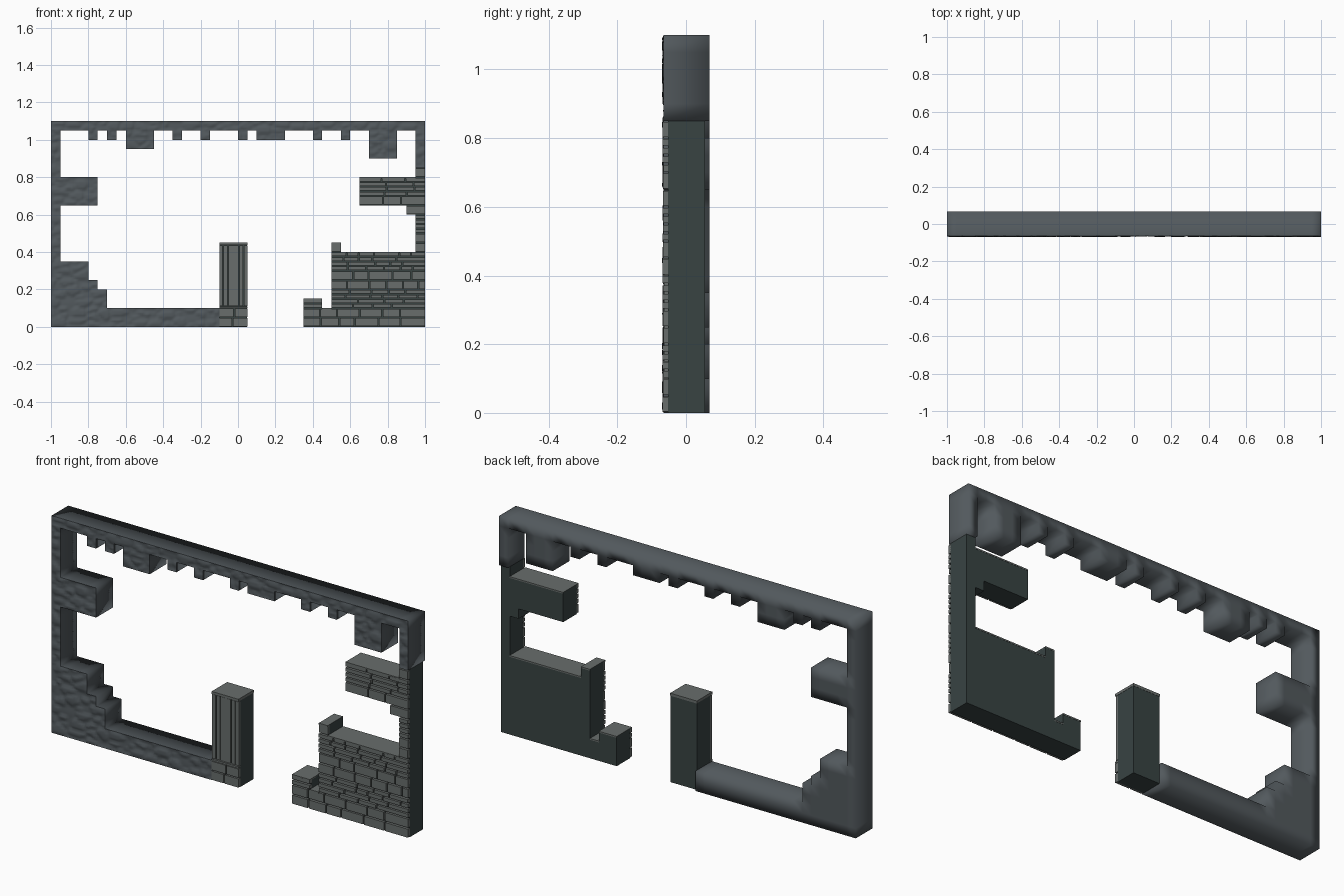
import bpy, bmesh, random
from mathutils import Vector, noise

if "Cube" in bpy.data.objects:
    bpy.data.objects.remove(bpy.data.objects["Cube"])

random.seed(4)
S = 0.05  # layout grid size


def material(name, rgb):
    m = bpy.data.materials.new(name)
    m.diffuse_color = (*rgb, 1)
    m.use_nodes = True
    m.node_tree.nodes["Principled BSDF"].inputs["Base Color"].default_value = m.diffuse_color
    return m


ROCK = material("rock", (0.085, 0.10, 0.11))
MORTAR = material("mortar", (0.04, 0.056, 0.055))
BRICK = material("brick", (0.14, 0.155, 0.15))


def finish(bm, name, mat, smooth=False):
    me = bpy.data.meshes.new(name)
    for f in bm.faces:
        f.smooth = smooth
    bm.to_mesh(me)
    bm.free()
    me.materials.append(mat)
    ob = bpy.data.objects.new(name, me)
    bpy.context.collection.objects.link(ob)
    return ob


def cells_of(rects):
    """Rectangles (x0, x1, z0, z1) to a set of grid cells."""
    out = set()
    for r in rects:
        a, b, c, d = (round(v / S) for v in r)
        out |= {(i, k) for i in range(a, b) for k in range(c, d)}
    return out


def body(cells, y0, y1, front):
    """Extruded shell of the cell layout."""
    bm = bmesh.new()
    for i, k in sorted(cells):
        a, b, c, d = i * S, (i + 1) * S, k * S, (k + 1) * S
        quads = [[(a, y1, c), (a, y1, d), (b, y1, d), (b, y1, c)]]
        if front:
            quads.append([(a, y0, c), (b, y0, c), (b, y0, d), (a, y0, d)])
        if (i + 1, k) not in cells:
            quads.append([(b, y0, c), (b, y1, c), (b, y1, d), (b, y0, d)])
        if (i - 1, k) not in cells:
            quads.append([(a, y0, d), (a, y1, d), (a, y1, c), (a, y0, c)])
        if (i, k + 1) not in cells:
            quads.append([(a, y0, d), (b, y0, d), (b, y1, d), (a, y1, d)])
        if (i, k - 1) not in cells:
            quads.append([(a, y1, c), (b, y1, c), (b, y0, c), (a, y0, c)])
        for q in quads:
            bm.faces.new([bm.verts.new(v) for v in q])
    bmesh.ops.remove_doubles(bm, verts=bm.verts[:], dist=1e-4)
    return bm


def box(bm, x0, x1, y0, y1, z0, z1):
    vs = bmesh.ops.create_cube(bm, size=1)["verts"]
    for v in vs:
        v.co = ((x0 + x1) / 2 + v.co.x * (x1 - x0),
                (y0 + y1) / 2 + v.co.y * (y1 - y0),
                (z0 + z1) / 2 + v.co.z * (z1 - z0))


def runs(cells, k):
    """Continuous x spans of one cell row."""
    row = sorted(i for i, kk in cells if kk == k)
    spans = []
    for i in row:
        if spans and spans[-1][1] == i:
            spans[-1][1] = i + 1
        else:
            spans.append([i, i + 1])
    return [(a * S, b * S) for a, b in spans]


# Rough rock frame: border, steps, ledge and hanging teeth
rock_rects = [(-1, 1, 1.05, 1.1), (-1, -.95, 0, 1.1), (.95, 1, .85, 1.1),
              (-1, -.75, .65, .8), (-1, -.8, 0, .35), (-.8, -.75, 0, .25),
              (-.75, -.7, 0, .2), (-.7, -.1, 0, .1),
              (-.6, -.45, .95, 1.05), (.1, .25, 1, 1.05), (.7, .85, .9, 1.05)]
rock_rects += [(x, x + S, 1, 1.05) for x in (-.8, -.7, -.35, -.2, 0, .4, .55)]
rock = cells_of(rock_rects)
finish(body(rock, -.065, .068, False), "rock_frame", ROCK, True)

# Chiselled rock front sheet
bm = bmesh.new()
N = 5
for i, k in sorted(rock):
    for u in range(N):
        for w in range(N):
            x, z, h = i * S + u * S / N, k * S + w * S / N, S / N
            bm.faces.new([bm.verts.new(p) for p in
                          [(x, -.065, z), (x + h, -.065, z), (x + h, -.065, z + h), (x, -.065, z + h)]])
bmesh.ops.remove_doubles(bm, verts=bm.verts[:], dist=1e-4)
for v in bm.verts:
    if not v.is_boundary:
        d = noise.voronoi(Vector((v.co.x * 13, 0, v.co.z * 22)))[0]
        v.co.y += -.005 + .009 * min(d[1] - d[0] < .15, 1) * .6 + .004 * d[0]
finish(bm, "rock_front", ROCK, True)

# Masonry wall core
wall = cells_of([(.35, 1, 0, .1), (.35, .45, .1, .15), (.5, 1, .1, .4),
                 (.5, .55, .4, .45), (.95, 1, .4, .85), (.9, .95, .6, .65),
                 (.65, .95, .65, .8)])
bm = body(wall, -.053, .055, True)
bmesh.ops.dissolve_limit(bm, angle_limit=.01, verts=bm.verts[:], edges=bm.edges[:])
finish(bm, "wall_core", MORTAR)

# Wall bricks: two tall courses alternate with four thin ones
bm = bmesh.new()
G = .007
for k in range(17):
    thin = k % 4 >= 2
    for half in range(2 if thin else 1):
        h = S / 2 if thin else S
        z = k * S + half * h
        for a, b in runs(wall, k):
            x = a
            while x < b - .001:
                w = random.uniform(.06, .15) if thin else random.uniform(.08, .13)
                e = x + w if x + w < b - .035 else b
                box(bm, x + (G / 2 if x > a else 0), e - (G / 2 if e < b else 0),
                    -.068 + random.uniform(-.001, .002), -.05, z + G / 2, z + h - G / 2)
                x = e
finish(bm, "wall_bricks", BRICK)

# Light slabs on every exposed wall top
bm = bmesh.new()
exposed = {(i, k) for i, k in wall if (i, k + 1) not in wall and (i, k + 1) not in rock}
for k in range(17):
    for a, b in runs(exposed, k):
        z = (k + 1) * S
        box(bm, a, b, -.068, .056, z - .006, z + .001)
finish(bm, "wall_caps", BRICK)

# Pillar core
bm = bmesh.new()
box(bm, -.099, .049, -.053, .055, 0, .445)
finish(bm, "pillar_core", MORTAR)

# Pillar flutes, base blocks and cap
bm = bmesh.new()
for a, b in [(-.1, -.082), (-.077, -.057), (-.052, .002), (.007, .027), (.032, .05)]:
    box(bm, a, b, -.064, -.05, .112, .435)
for z, split in ((0, -.03), (.05, -.02)):
    for a, b in ((-.1, split - .003), (split + .003, .05)):
        box(bm, a, b, -.068, -.05, z + .003, z + .047)
box(bm, -.1, .05, -.068, -.05, .1, .109)
box(bm, -.1, .05, -.068, .056, .438, .451)
finish(bm, "pillar_facing", BRICK)
